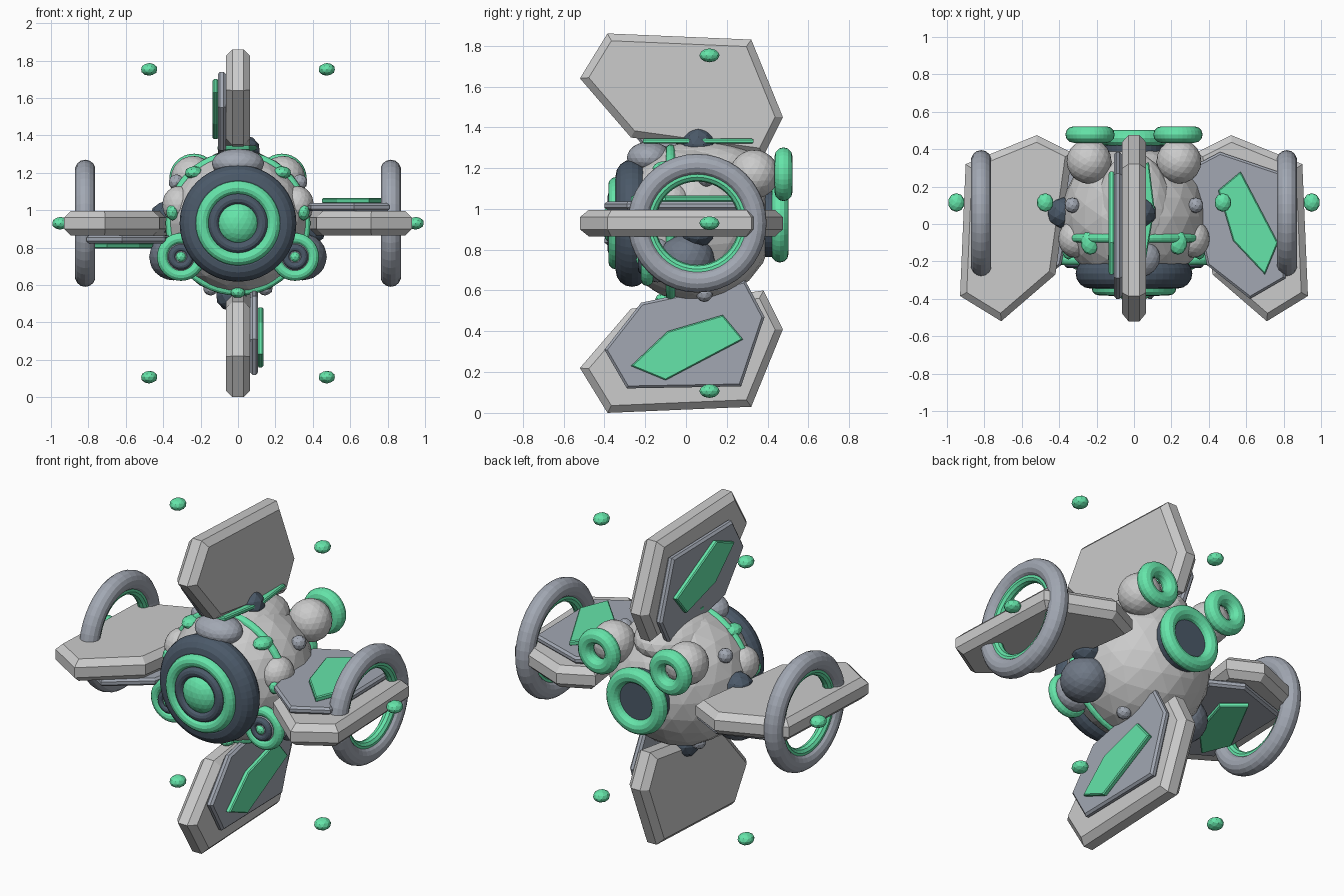
import bpy, bmesh, math
from mathutils import Matrix, Vector

if "Cube" in bpy.data.objects:
    bpy.data.objects.remove(bpy.data.objects["Cube"])

CZ = 0.93  # height of the body centre


def material(name, rgb):
    m = bpy.data.materials.new(name)
    m.diffuse_color = (*rgb, 1)
    m.use_nodes = True
    m.node_tree.nodes["Principled BSDF"].inputs["Base Color"].default_value = m.diffuse_color
    return m


GREEN = material("green", (0.13, 0.78, 0.40))
DARK = material("dark_slate", (0.07, 0.10, 0.14))
GREY = material("blue_grey", (0.36, 0.39, 0.45))
MID = material("mid_slate", (0.16, 0.19, 0.24))


def finish(name, mat):
    ob = bpy.context.object
    ob.name = name
    if mat:
        ob.data.materials.append(mat)
    return ob


def ball(name, loc, size, mat=None, sub=3):
    bpy.ops.mesh.primitive_ico_sphere_add(subdivisions=sub, radius=1, location=loc)
    ob = finish(name, mat)
    ob.scale = size if isinstance(size, tuple) else (size,) * 3
    return ob


def ring(name, loc, major, minor, mat=None, axis='Y', seg=40, sides=12):
    rot = (math.pi / 2, 0, 0) if axis == 'Y' else (0, math.pi / 2, 0)
    bpy.ops.mesh.primitive_torus_add(major_radius=major, minor_radius=minor, major_segments=seg,
                                     minor_segments=sides, location=loc, rotation=rot)
    return finish(name, mat)


def disc(name, loc, radius, depth, mat=None):
    bpy.ops.mesh.primitive_cylinder_add(vertices=32, radius=radius, depth=depth, location=loc,
                                        rotation=(math.pi / 2, 0, 0))
    return finish(name, mat)


def plate(name, outline, low, high, bevel, mat=None, turn=0.0):
    """Flat chamfered plate; outline in (radius, y), turned about the body's y axis."""
    bm = bmesh.new()
    face = bm.faces.new([bm.verts.new((r, y, low)) for r, y in outline])
    new = bmesh.ops.extrude_face_region(bm, geom=[face])["geom"]
    for v in new:
        if isinstance(v, bmesh.types.BMVert):
            v.co.z = high
    bmesh.ops.recalc_face_normals(bm, faces=bm.faces)
    rims = [e for e in bm.edges if abs(e.verts[0].co.z - e.verts[1].co.z) < 1e-5]
    bmesh.ops.bevel(bm, geom=rims, offset=bevel, segments=1, affect='EDGES')
    bm.transform(Matrix.Translation((0, 0, CZ)) @ Matrix.Rotation(-turn, 4, 'Y'))
    me = bpy.data.meshes.new(name)
    bm.to_mesh(me)
    bm.free()
    ob = bpy.data.objects.new(name, me)
    bpy.context.collection.objects.link(ob)
    if mat:
        me.materials.append(mat)
    return ob


# body shell
ball("body", (0, 0.04, CZ), 0.39)
ball("crown", (0, 0.08, 1.20), (0.20, 0.30, 0.13))
ball("brow", (0, -0.18, 1.25), (0.14, 0.11, 0.08), GREY)
plate("crown_panel", [(-0.07, -0.21), (0.06, -0.21), (0.11, 0.08), (0.08, 0.33), (-0.06, 0.30), (-0.11, 0.0)],
      0.39, 0.415, 0.006, GREEN)

# front lens
ring("lens_housing", (0, -0.265, CZ), 0.232, 0.08, DARK, seg=48, sides=16)
disc("lens_back", (0, -0.29, CZ), 0.22, 0.10, DARK)
ring("lens_ring", (0, -0.345, CZ), 0.19, 0.036, GREEN)
ring("lens_inner_ring", (0, -0.355, CZ), 0.13, 0.03, DARK)
ball("lens_core", (0, -0.335, CZ), (0.115, 0.08, 0.115), GREEN)

# band around the body with beads
ring("body_band", (0, -0.075, CZ), 0.363, 0.024, GREEN, seg=48)
ball("band_bead_bottom", (0, -0.10, 0.56), (0.04, 0.05, 0.03), GREEN, 2)

# rear thruster
disc("rear_plug", (0, 0.40, CZ), 0.165, 0.13, DARK)
ring("rear_ring", (0, 0.46, CZ), 0.15, 0.043, GREEN)

# mirrored details
for side, s in (("left", -1), ("right", 1)):
    ball(f"{side}_cheek", (s * 0.315, -0.08, 1.03), (0.09, 0.10, 0.10))
    ball(f"{side}_band_bead_upper", (s * 0.235, -0.10, 1.20), (0.05, 0.065, 0.035), GREEN, 2)
    ball(f"{side}_band_bead_side", (s * 0.35, -0.14, 0.99), (0.034, 0.05, 0.045), GREEN, 2)
    # small rear thrusters
    ball(f"{side}_rear_pod", (s * 0.24, 0.335, 1.17), 0.12)
    ring(f"{side}_rear_pod_ring", (s * 0.235, 0.478, 1.17), 0.088, 0.044, GREEN, seg=32)
    # lower pods and lenses
    ball(f"{side}_lower_pod", (s * 0.345, 0.0, 0.75), (0.13, 0.14, 0.125), MID)
    ball(f"{side}_small_lens_base", (s * 0.305, -0.14, 0.75), (0.11, 0.09, 0.11), GREY)
    ring(f"{side}_small_lens_ring", (s * 0.305, -0.19, 0.75), 0.098, 0.03, GREEN, seg=32)
    ring(f"{side}_small_lens_inner", (s * 0.305, -0.215, 0.75), 0.048, 0.02, DARK, seg=24)
    ball(f"{side}_small_lens_core", (s * 0.305, -0.215, 0.75), 0.03, GREEN, 2)
    # knobs
    ball(f"{side}_upper_knob", (s * 0.33, 0.10, 1.15), 0.042, GREY, 2)
    ball(f"{side}_lower_knob", (s * 0.145, 0.09, 0.585), 0.042, GREY, 2)
    # large hoops through the side fins
    ring(f"{side}_hoop", (s * 0.817, 0.055, CZ), 0.285, 0.055, GREY, 'X', 40, 14)
    ring(f"{side}_hoop_liner", (s * 0.817, 0.055, CZ), 0.235, 0.031, GREEN, 'X', 40, 10)

# four fins turned about the centre
FIN = [(0.71, -0.52), (0.93, -0.385), (0.90, 0.32), (0.52, 0.475), (0.33, 0.38), (0.42, -0.27)]
PANEL = [(0.62, -0.40), (0.81, -0.29), (0.80, 0.27), (0.46, 0.385), (0.28, 0.29), (0.39, -0.22)]
INLAY = [(0.70, -0.27), (0.77, -0.10), (0.57, 0.28), (0.45, 0.18), (0.53, -0.09)]
for i, pos in enumerate(("right", "top", "left", "bottom")):
    a = i * math.pi / 2
    plate(f"{pos}_fin", FIN, -0.065, 0.065, 0.035, None, a)
    plate(f"{pos}_fin_panel", PANEL, 0.065, 0.107, 0.012, GREY, a)
    plate(f"{pos}_fin_inlay", INLAY, 0.105, 0.135, 0.006, GREEN, a)
    p = Matrix.Rotation(-a, 3, 'Y') @ Vector((0.385, 0.06, -0.035))
    ball(f"{pos}_fin_joint", (p.x, p.y, CZ + p.z), 0.085, DARK, 2)

# six floating beads
for i in range(6):
    a = i * math.pi / 3
    ball(f"floating_bead_{i + 1}", (0.95 * math.cos(a), 0.115, CZ + 0.95 * math.sin(a)),
         (0.045, 0.05, 0.034), GREEN, 2)
